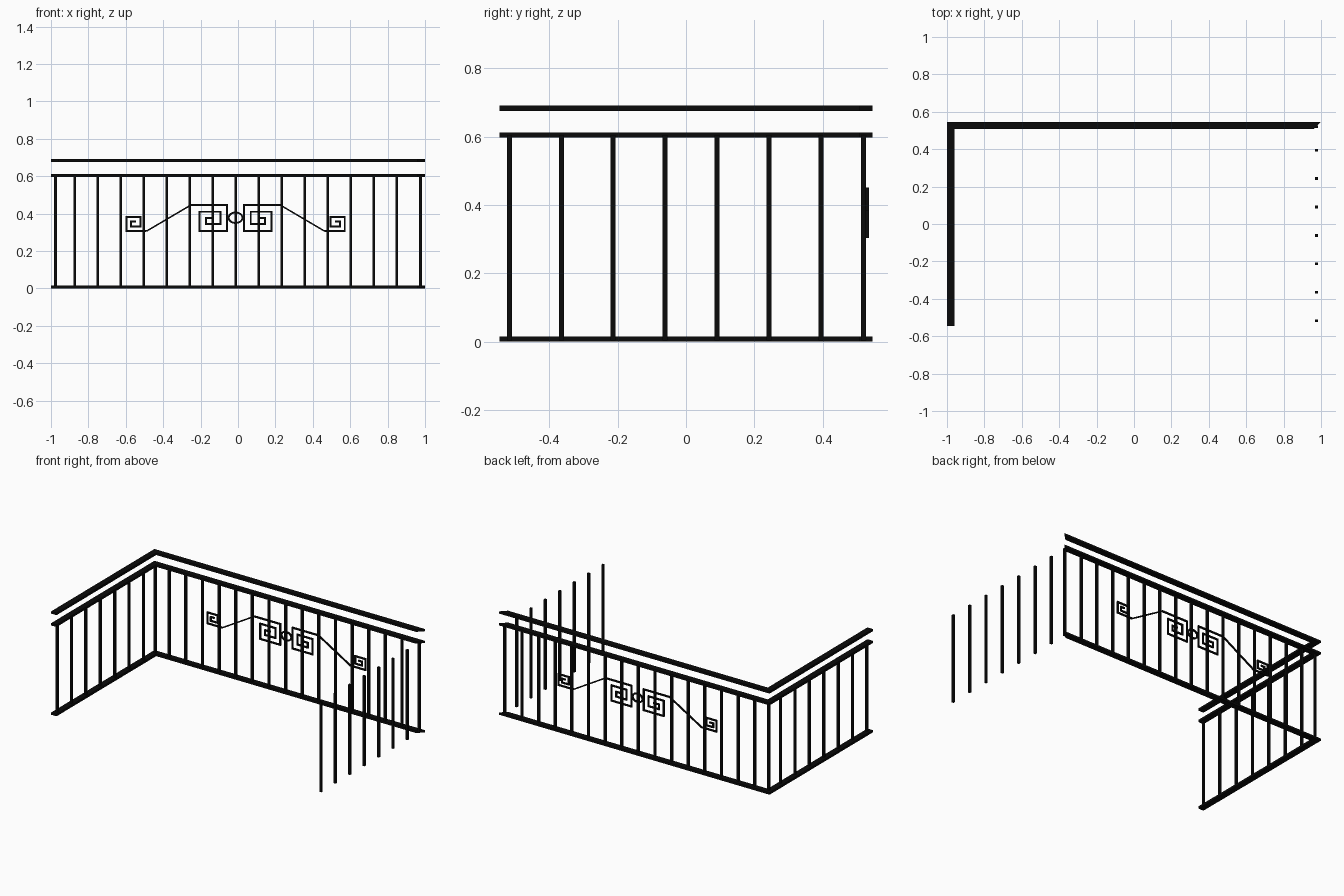
import bpy, bmesh, math
from mathutils import Vector

if "Cube" in bpy.data.objects:
    bpy.data.objects.remove(bpy.data.objects["Cube"])

iron = bpy.data.materials.new("black_iron")
iron.diffuse_color = (0.003, 0.003, 0.003, 1)
iron.use_nodes = True
iron.node_tree.nodes["Principled BSDF"].inputs["Base Color"].default_value = iron.diffuse_color


def finish(name, bm):
    bmesh.ops.recalc_face_normals(bm, faces=bm.faces)
    me = bpy.data.meshes.new(name)
    bm.to_mesh(me)
    bm.free()
    me.materials.append(iron)
    ob = bpy.data.objects.new(name, me)
    bpy.context.collection.objects.link(ob)
    return ob


def prism(bm, pts, offset):
    """Extrude a closed outline by the offset vector."""
    f = bm.faces.new([bm.verts.new(p) for p in pts])
    ext = bmesh.ops.extrude_face_region(bm, geom=[f], use_keep_orig=True)
    moved = [g for g in ext["geom"] if isinstance(g, bmesh.types.BMVert)]
    bmesh.ops.translate(bm, verts=moved, vec=offset)


def ribbon(name, pts, width, y0=0.5255, y1=0.535, closed=False):
    """Flat bar of rectangular section following an x-z path, with mitred corners."""
    pts = [Vector(p) for p in pts]
    n = len(pts)
    bm = bmesh.new()
    rings = []
    for i, p in enumerate(pts):
        a = (p - pts[i - 1]).normalized() if i or closed else None
        b = (pts[(i + 1) % n] - p).normalized() if i < n - 1 or closed else None
        a, b = a or b, b or a
        na, nb = Vector((-a.y, a.x)), Vector((-b.y, b.x))
        m = (na + nb).normalized()
        m *= width / 2 / m.dot(na)
        l, r = p + m, p - m
        rings.append([bm.verts.new(c) for c in (
            (l.x, y0, l.y), (r.x, y0, r.y), (r.x, y1, r.y), (l.x, y1, l.y))])
    for i in range(n if closed else n - 1):
        q, s = rings[i], rings[(i + 1) % n]
        for k in range(4):
            j = (k + 1) % 4
            bm.faces.new((q[k], q[j], s[j], s[k]))
    if not closed:
        bm.faces.new(rings[0])
        bm.faces.new(rings[-1])
    return finish(name, bm)


# L-shaped rails: left side and back, mitred at the right end
outline = [(-1, -0.546), (-0.96, -0.546), (-0.96, 0.507),
           (0.961, 0.507), (1, 0.546), (-1, 0.546)]
for name, z0, z1 in (("bottom_rail", 0, 0.015), ("middle_rail", 0.597, 0.612),
                     ("top_rail", 0.676, 0.691)):
    bm = bmesh.new()
    prism(bm, [(x, y, z0) for x, y in outline], (0, 0, z1 - z0))
    finish(name, bm)


# Upright bars
def bars(name, spots, h=0.0073):
    bm = bmesh.new()
    for x, y in spots:
        prism(bm, [(x - h, y - h, 0.003), (x + h, y - h, 0.003),
                   (x + h, y + h, 0.003), (x - h, y + h, 0.003)], (0, 0, 0.602))
    finish(name, bm)


side_y = [-0.517 + 0.152 * i for i in range(7)]
bars("left_bars", [(-0.976, y) for y in side_y])
bars("right_bars", [(0.976, y) for y in side_y])
bars("back_bars", [(-0.976, 0.52), (0.976, 0.52)]
     + [(-0.873 + 0.123 * i, 0.52) for i in range(15)])

# Scroll ornament, mirrored about its centre ring
CX = -0.013
big = [(0.24, 0.447), (0.045, 0.447), (0.045, 0.308), (0.193, 0.308), (0.193, 0.41),
       (0.081, 0.41), (0.081, 0.344), (0.158, 0.344), (0.158, 0.376), (0.118, 0.376)]
small = [(0.475, 0.308), (0.584, 0.308), (0.584, 0.381), (0.508, 0.381),
         (0.508, 0.331), (0.559, 0.331), (0.559, 0.357), (0.532, 0.357)]
stem = [(0.237, 0.447), (0.475, 0.307)]
for side, s in (("left", -1), ("right", 1)):
    for part, path, w in (("large_scroll", big, 0.010), ("small_scroll", small, 0.010),
                          ("scroll_stem", stem, 0.008)):
        ribbon(f"{side}_{part}", [(CX + s * x, z) for x, z in path], w)

ribbon("centre_ring", [(CX + 0.037 * math.cos(t * math.tau / 24),
                        0.378 + 0.028 * math.sin(t * math.tau / 24))
                       for t in range(24)], 0.010, closed=True)
